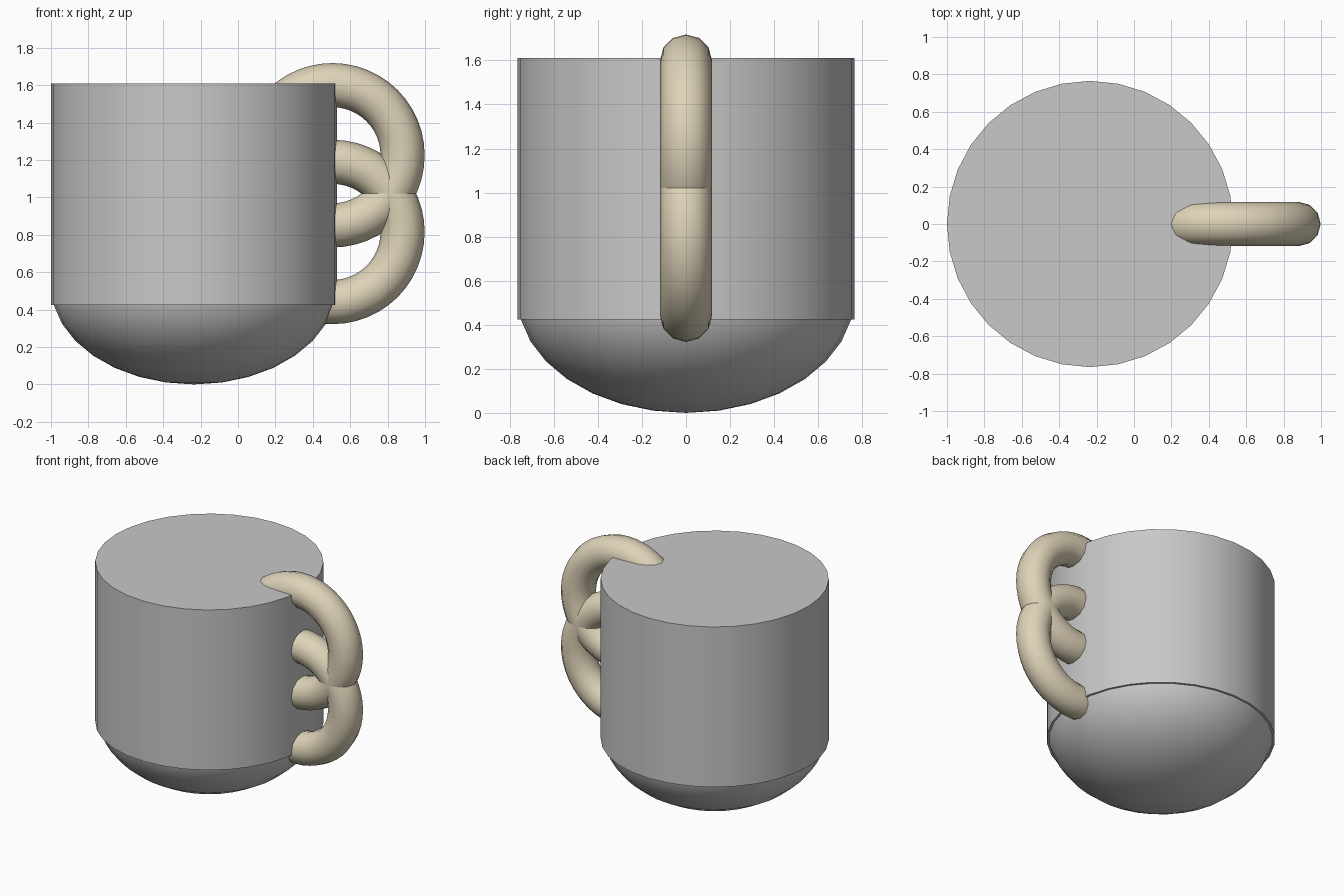
import bpy
import math

# Remove the default cube only
cube = bpy.data.objects.get("Cube")
if cube:
    bpy.data.objects.remove(cube, do_unlink=True)


def make_material(name, color):
    mat = bpy.data.materials.new(name)
    mat.use_nodes = True
    mat.diffuse_color = (*color, 1)
    bsdf = next(n for n in mat.node_tree.nodes if n.type == 'BSDF_PRINCIPLED')
    bsdf.inputs["Base Color"].default_value = (*color, 1)
    return mat


def finish(name, mat, angle=40):
    obj = bpy.context.object
    obj.name = name
    obj.data.materials.append(mat)
    bpy.ops.object.shade_smooth_by_angle(angle=math.radians(angle))
    return obj


grey = make_material("plain grey", (0.58, 0.58, 0.58))
tan = make_material("warm tan", (0.73, 0.65, 0.48))

BODY_X = -0.235
BOTTOM, TOP = 0.425, 1.61

# Closed cylindrical cup body
bpy.ops.mesh.primitive_cylinder_add(
    vertices=32, radius=0.765, depth=TOP - BOTTOM,
    location=(BODY_X, 0, (TOP + BOTTOM) / 2))
finish("cup_body", grey)

# Squashed round base, half sunk into the body
bpy.ops.mesh.primitive_uv_sphere_add(
    segments=32, ring_count=16, radius=1, location=(BODY_X, 0, 0.525))
bpy.context.object.scale = (0.764, 0.764, 0.525)
finish("rounded_base", grey)

# Two overlapping rings form the handle
for name, z in (("upper_handle_ring", 1.225), ("lower_handle_ring", 0.815)):
    bpy.ops.mesh.primitive_torus_add(
        major_segments=48, minor_segments=12,
        major_radius=0.375, minor_radius=0.118,
        location=(0.505, 0, z), rotation=(math.pi / 2, 0, 0))
    finish(name, tan)
